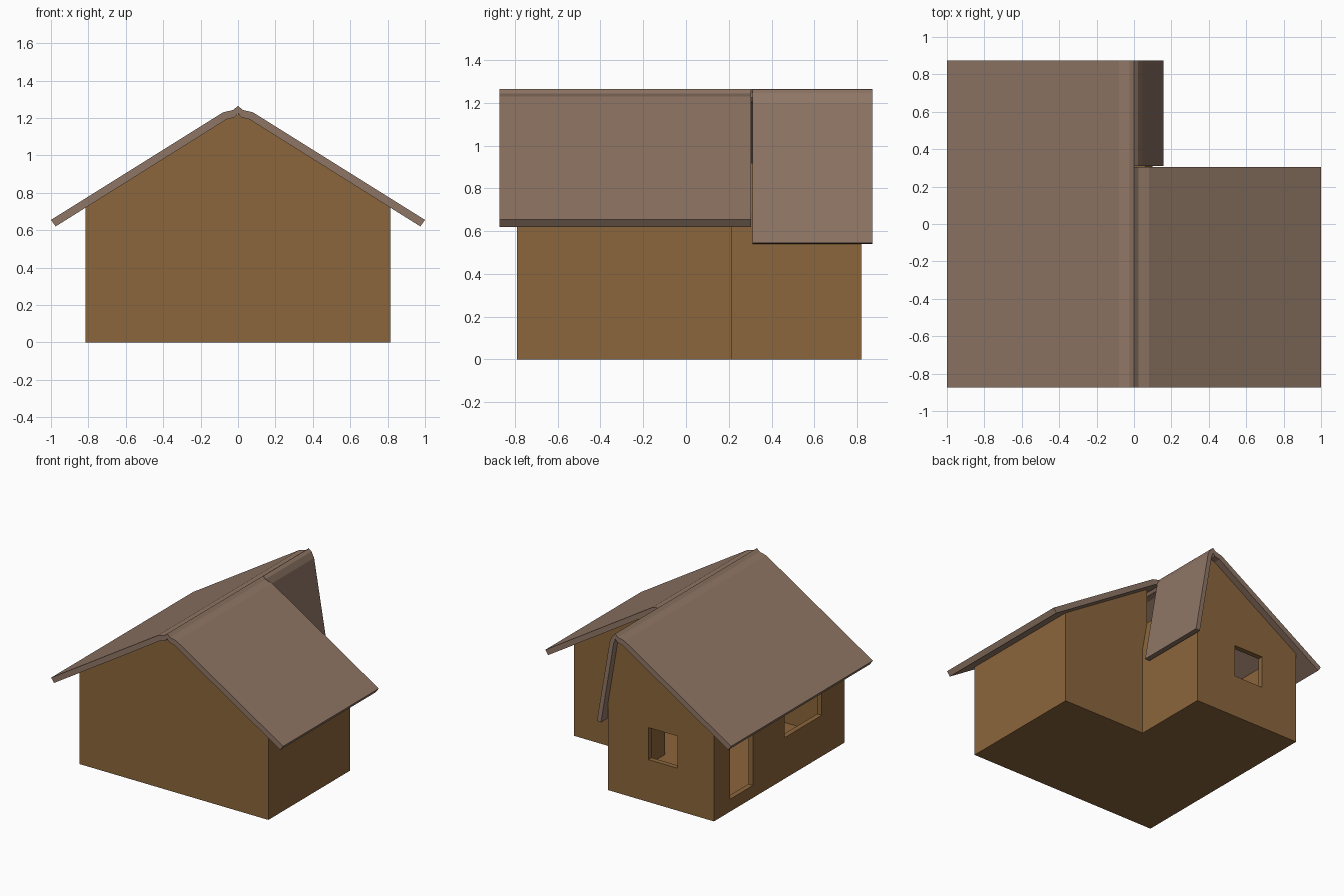
import bpy, bmesh

if "Cube" in bpy.data.objects:
    bpy.data.objects.remove(bpy.data.objects["Cube"])


def material(name, rgb):
    m = bpy.data.materials.new(name)
    m.diffuse_color = (*rgb, 1)
    m.use_nodes = True
    m.node_tree.nodes["Principled BSDF"].inputs["Base Color"].default_value = m.diffuse_color
    return m


WOOD = material("brown wood", (0.262, 0.132, 0.045))
ROOF = material("taupe roof", (0.275, 0.180, 0.130))


def prism(name, profile, lo, hi, mat, axis="y"):
    """Extrude a 2D profile along y (points are x,z) or z (points are x,y)."""
    bm = bmesh.new()
    place = (lambda a, b, t: (a, t, b)) if axis == "y" else (lambda a, b, t: (a, b, t))
    low = [bm.verts.new(place(a, b, lo)) for a, b in profile]
    high = [bm.verts.new(place(a, b, hi)) for a, b in profile]
    bm.faces.new(low)
    bm.faces.new(high)
    n = len(profile)
    for i in range(n):
        j = (i + 1) % n
        bm.faces.new((low[i], low[j], high[j], high[i]))
    bmesh.ops.recalc_face_normals(bm, faces=bm.faces)
    me = bpy.data.meshes.new(name)
    bm.to_mesh(me)
    bm.free()
    me.materials.append(mat)
    ob = bpy.data.objects.new(name, me)
    bpy.context.collection.objects.link(ob)
    return ob


def cut(target, cutter):
    cutter.hide_render = True
    mod = target.modifiers.new("cut", "BOOLEAN")
    mod.operation = "DIFFERENCE"
    mod.solver = "EXACT"
    mod.object = cutter
    bpy.context.view_layer.objects.active = target
    bpy.ops.object.modifier_apply(modifier=mod.name)
    bpy.data.objects.remove(cutter)


def box(name, x0, x1, y0, y1, z0, z1):
    return prism(name, [(x0, y0), (x1, y0), (x1, y1), (x0, y1)], z0, z1, WOOD, "z")


# Walls: gabled block, then the back right corner cut away to leave an L
W, T = 0.815, 0.04
walls = prism("walls", [(-W, 0), (W, 0), (W, 0.725), (0.06, 1.197),
                        (0, 1.22), (-0.06, 1.197), (-W, 0.725)], -0.79, 0.82, WOOD)
cut(walls, prism("corner_cutter", [(0.10, -1), (2, -1), (2, 2), (0.012, 2),
                                   (0.012, 1.19), (0.10, 0.69)], 0.215, 1.2, WOOD))

# Hollow interior, open up to the roof
cut(walls, prism("room_cutter", [(-W + T, -0.79 + T), (W - T, -0.79 + T), (W - T, 0.215 - T),
                                 (0.10 - T, 0.215 - T), (0.10 - T, 0.82 - T),
                                 (-W + T, 0.82 - T)], T, 2, WOOD, "z"))

# Back window, side door, side window
cut(walls, box("back_window_cutter", -0.50, -0.25, 0.7, 1, 0.33, 0.58))
cut(walls, box("door_cutter", -1, -0.7, 0.34, 0.625, 0.097, 0.58))
cut(walls, box("side_window_cutter", -1, -0.7, -0.507, -0.05, 0.32, 0.58))

# Roof: main slopes share one profile with a small raised ridge
slope = [(0, 1.265), (0.025, 1.243), (0.08, 1.23), (1.0, 0.655), (0.975, 0.62),
         (0.06, 1.193), (0.018, 1.203), (0, 1.225)]
prism("left_roof", [(-x, z) for x, z in slope], -0.873, 0.873, ROOF)
prism("right_roof", slope, -0.873, 0.305, ROOF)

# Steep slope over the narrow back wing
prism("steep_roof", [(0, 1.263), (0.022, 1.245), (0.045, 1.20), (0.157, 0.545),
                     (0.122, 0.54), (0.012, 1.19), (0, 1.215)], 0.31, 0.873, ROOF)
